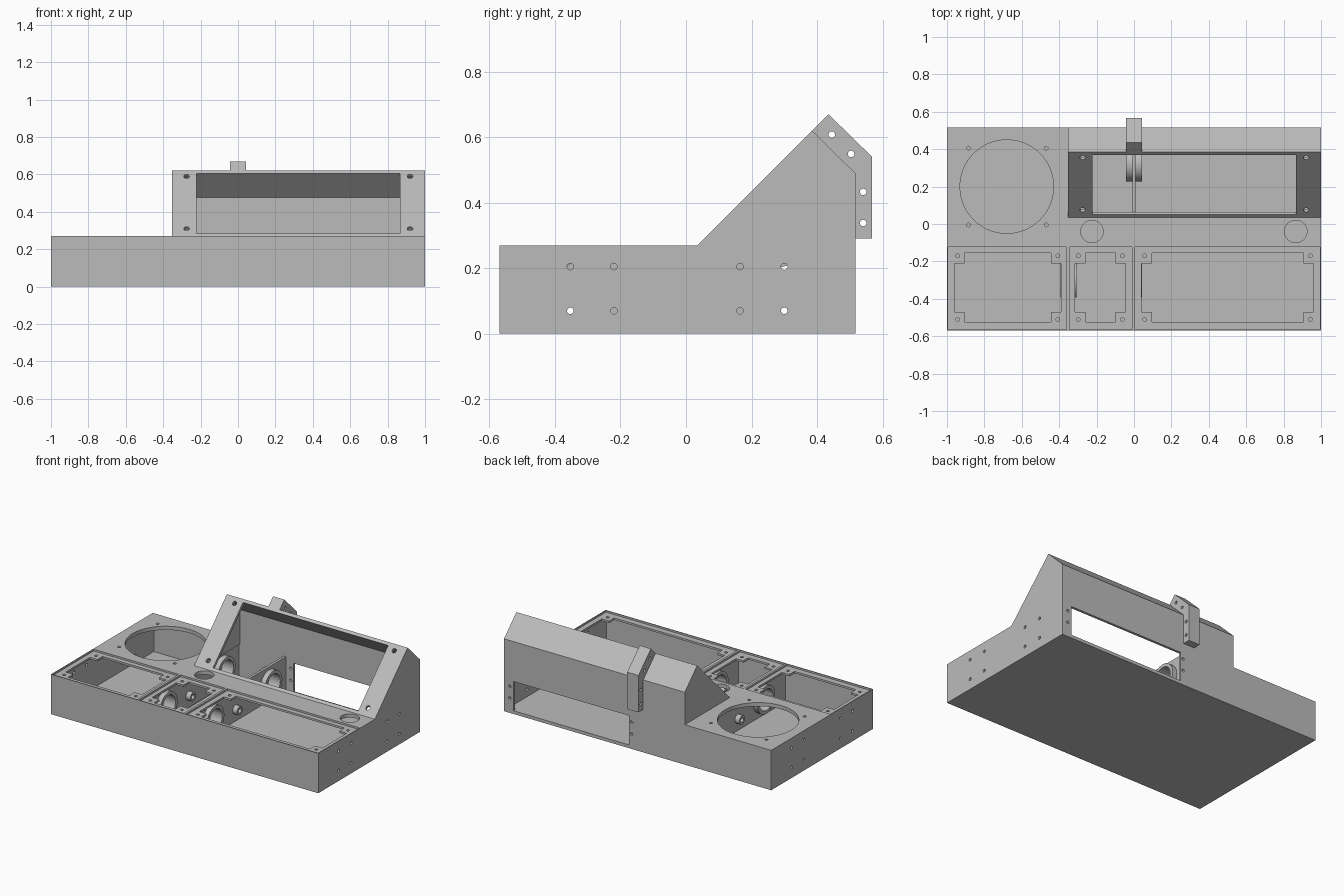
import bpy, bmesh, math
from mathutils import Matrix, Vector

cube = bpy.data.objects.get("Cube")
if cube:
    bpy.data.objects.remove(cube, do_unlink=True)

grey = bpy.data.materials.new("plain_grey")
grey.use_nodes = True
grey.diffuse_color = (0.5, 0.5, 0.5, 1)
grey.node_tree.nodes["Principled BSDF"].inputs["Base Color"].default_value = (0.5, 0.5, 0.5, 1)


def finish(bm, name):
    bmesh.ops.recalc_face_normals(bm, faces=bm.faces)
    mesh = bpy.data.meshes.new(name)
    bm.to_mesh(mesh)
    bm.free()
    mesh.materials.append(grey)
    ob = bpy.data.objects.new(name, mesh)
    bpy.context.collection.objects.link(ob)
    return ob


def prism(name, profile, x0, x1):
    """Side profile of (y, z) points, extruded along x."""
    bm = bmesh.new()
    face = bm.faces.new([bm.verts.new((x0, y, z)) for y, z in profile])
    out = bmesh.ops.extrude_face_region(bm, geom=[face])["geom"]
    bmesh.ops.translate(bm, vec=(x1 - x0, 0, 0),
                        verts=[v for v in out if isinstance(v, bmesh.types.BMVert)])
    return finish(bm, name)


def box(x0, x1, y0, y1, z0, z1, name="cutter"):
    return prism(name, [(y0, z0), (y1, z0), (y1, z1), (y0, z1)], x0, x1)


def rod(centre, axis, radius, length, sides=20, name="cutter"):
    bm = bmesh.new()
    turn = Vector((0, 0, 1)).rotation_difference(Vector(axis)).to_matrix().to_4x4()
    bmesh.ops.create_cone(bm, cap_ends=True, segments=sides, radius1=radius, radius2=radius,
                          depth=length, matrix=Matrix.Translation(centre) @ turn)
    return finish(bm, name)


def combine(target, tool, operation="DIFFERENCE"):
    mod = target.modifiers.new("bool", "BOOLEAN")
    mod.operation, mod.solver, mod.object = operation, "EXACT", tool
    bpy.context.view_layer.objects.active = target
    bpy.ops.object.modifier_apply(modifier=mod.name)
    bpy.data.objects.remove(tool, do_unlink=True)


def smooth(ob):
    bpy.ops.object.select_all(action="DESELECT")
    ob.select_set(True)
    bpy.context.view_layer.objects.active = ob
    bpy.ops.object.shade_smooth_by_angle(angle=math.radians(30))


X, Y, Z = (1, 0, 0), (0, 1, 0), (0, 0, 1)

# Console housing: full side silhouette, lowered beside the hood
housing = prism("console_housing", [(-.57, 0), (.517, 0), (.517, .49), (.385, .62),
                                    (.035, .27), (-.57, .27)], -1, 1)
cuts = [box(-1.2, -.353, -.8, .8, .27, 1)]

# Hollow interior of the base and of the hood
cuts.append(box(-.98, .98, -.55, .5, .02, .245))
cuts.append(prism("cutter", [(-.007, .2), (.499, .2), (.499, .478), (.385, .592)], -.333, .979))

# Screen window and its corner screw holes
cuts.append(prism("cutter", [(.01, .325), (.07, .265), (.39, .585), (.33, .645)], -.222, .865))
for x in (-.275, .92):
    for z in (.31, .59):
        cuts.append(rod((x, z - .235, z), (0, -1, 1), .015, .05))

# Round speaker opening with four screw holes
cuts.append(rod((-.68, .2, .27), Z, .25, .1, 64))
for x in (-.885, -.47):
    for y in (-.005, .405):
        cuts.append(rod((x, y, .27), Z, .01, .1))

# Two button holes
for x in (-.225, .865):
    cuts.append(rod((x, -.04, .27), Z, .06, .1, 40))

# Recessed panel bays with corner tabs: bay start, bay end, opening start, opening end
TAB = .055
for a, b, c, d in ((-.995, -.36, -.96, -.39), (-.345, -.01, -.315, -.045), (.005, .995, .04, .96)):
    cuts.append(box(a, b, -.565, -.122, .258, .4))
    cuts.append(box(c + TAB, d - TAB, -.525, -.155, .1, .4))
    cuts.append(box(c, d, -.525 + TAB, -.155 - TAB, .1, .4))
    for x in (c + .017, d - .017):
        for y in (-.17, -.51):
            cuts.append(rod((x, y, .25), Z, .01, .1))

# Rear access opening and its screw holes
cuts.append(box(.065, .93, .45, .6, .022, .22))
for x in (.045, .957):
    for z in (.1, .18):
        cuts.append(rod((x, .51, z), Y, .009, .1))

# Screw holes in both side walls
for x in (-.99, .99):
    for y in (-.353, -.22, .165, .3):
        for z in (.07, .205):
            cuts.append(rod((x, y, z), X, .01, .06))

for tool in cuts:
    combine(housing, tool)
smooth(housing)

# Inner partitions with ring bosses and small cable tubes
for name, x in (("left_partition", 0), ("right_partition", -.35)):
    wall = box(x - .009, x + .009, -.56, .51, .01, .25, name)
    for y, z, outer, inner in ((-.3, .137, .094, .072), (.32, .137, .094, .072), (-.04, .1, .03, .016)):
        combine(wall, rod((x, y, z), X, outer, .084, 40), "UNION")
        combine(wall, rod((x, y, z), X, inner, .2, 40))
    for y in (-.353, .3):
        combine(wall, rod((x, y, .07), X, .01, .2))
    smooth(wall)

# Bent rear bracket with cross holes
bracket = prism("rear_bracket", [(.435, .67), (.568, .54), (.568, .29), (.517, .29),
                                 (.517, .49), (.385, .62)], -.042, .042)
for y, z in ((.445, .608), (.504, .549), (.541, .433), (.541, .338)):
    combine(bracket, rod((0, y, z), X, .01, .2))
smooth(bracket)
